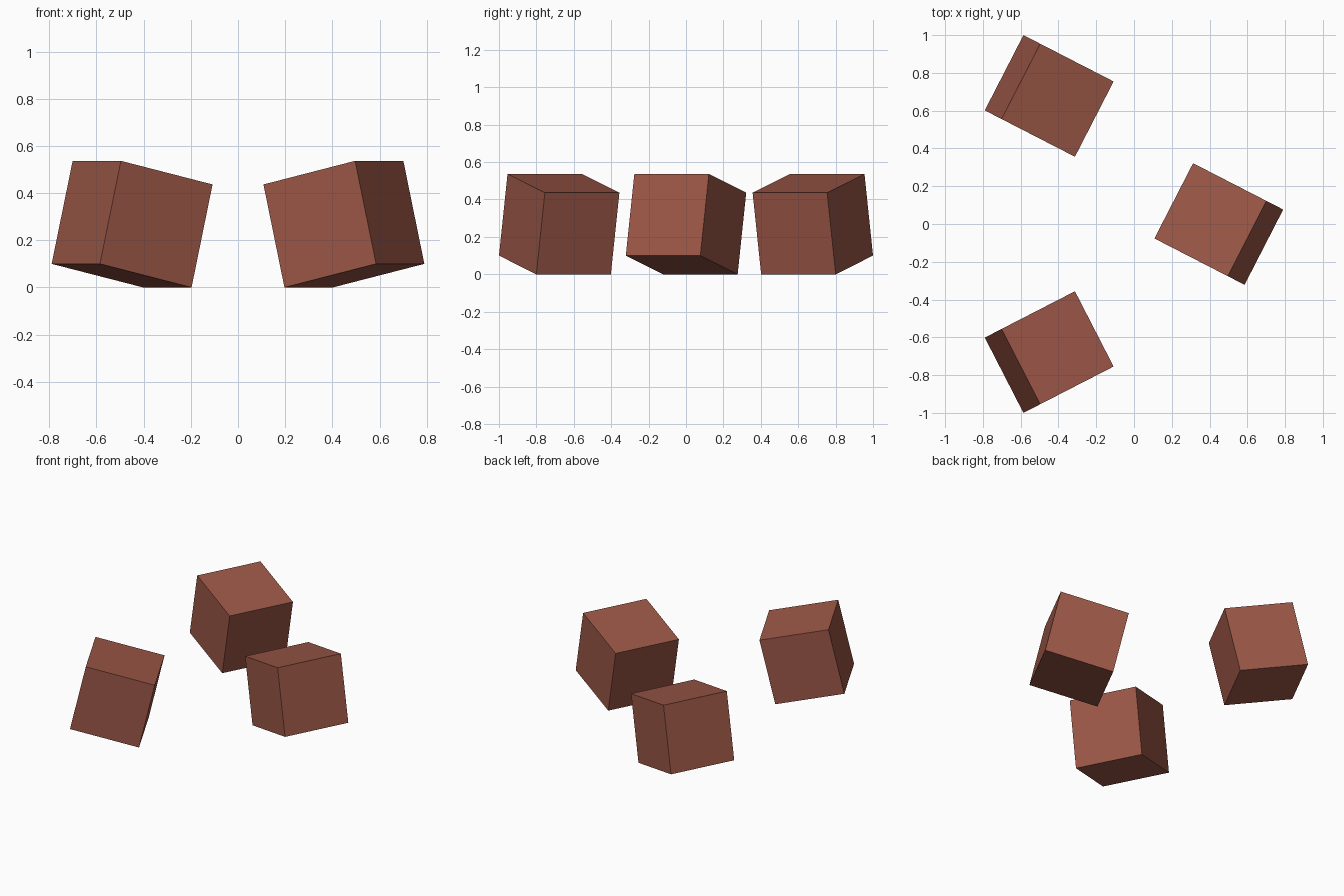
import bpy
import math

if "Cube" in bpy.data.objects:
    bpy.data.objects.remove(bpy.data.objects["Cube"])

SIZE = 0.448
TILT = math.radians(12.9)
YAW = 27.2

brown = bpy.data.materials.new("red_brown")
brown.diffuse_color = (0.33, 0.095, 0.063, 1.0)
brown.use_nodes = True
brown.node_tree.nodes["Principled BSDF"].inputs["Base Color"].default_value = brown.diffuse_color

# Height that rests the lowest edge of a tilted block on the ground
REST_Z = SIZE * (math.sin(TILT) + math.cos(TILT)) / 2


def tilted_block(name, x, y, yaw):
    """Cube with its +x side raised, then turned about z."""
    bpy.ops.mesh.primitive_cube_add(
        size=SIZE, location=(x, y, REST_Z),
        rotation=(0, -TILT, math.radians(yaw)))
    block = bpy.context.object
    block.name = name
    block.data.materials.append(brown)


# Three loose blocks, each leaning away from the middle
tilted_block("right_block", 0.449, 0.0, -YAW)
tilted_block("front_left_block", -0.449, -0.678, 180 + YAW)
tilted_block("back_left_block", -0.449, 0.678, 180 - YAW)
